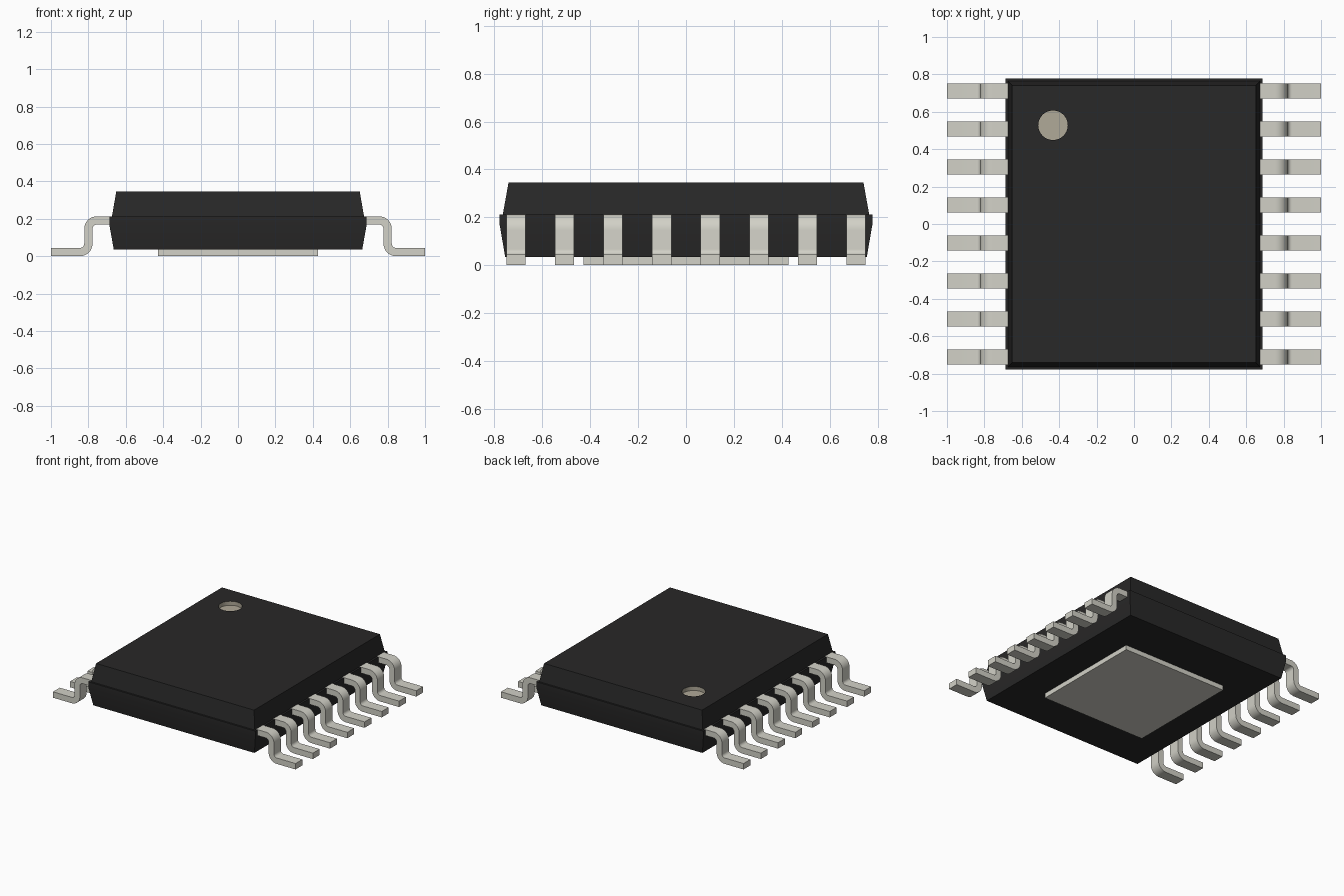
import bpy, bmesh, math
from mathutils import Vector

cube = bpy.data.objects.get("Cube")
if cube:
    bpy.data.objects.remove(cube, do_unlink=True)


def material(name, rgb, metallic=0.0):
    m = bpy.data.materials.new(name)
    m.use_nodes = True
    m.diffuse_color = (*rgb, 1)
    m.node_tree.nodes["Principled BSDF"].inputs["Base Color"].default_value = (*rgb, 1)
    return m


BLACK = material("black plastic", (0.0215, 0.021, 0.021))
METAL = material("tinned metal", (0.645, 0.638, 0.572))
MARK = material("marker tan", (0.435, 0.398, 0.316))


def make_object(name, bm, *mats):
    bmesh.ops.recalc_face_normals(bm, faces=bm.faces)
    mesh = bpy.data.meshes.new(name)
    bm.to_mesh(mesh)
    bm.free()
    for m in mats:
        mesh.materials.append(m)
    ob = bpy.data.objects.new(name, mesh)
    bpy.context.collection.objects.link(ob)
    return ob


def smooth(ob):
    bpy.ops.object.select_all(action='DESELECT')
    ob.select_set(True)
    bpy.context.view_layer.objects.active = ob
    bpy.ops.object.shade_smooth_by_angle(angle=math.radians(30))


def loft(bm, sections):
    """Skin a stack of centred rectangles given as (half x, half y, z)."""
    rings = [[bm.verts.new((sx * hx, sy * hy, z))
              for sx, sy in ((-1, -1), (1, -1), (1, 1), (-1, 1))]
             for hx, hy, z in sections]
    for a, b in zip(rings, rings[1:]):
        for i in range(4):
            j = (i + 1) % 4
            bm.faces.new((a[i], a[j], b[j], b[i]))
    bm.faces.new(rings[0][::-1])
    bm.faces.new(rings[-1])


# Moulded body: tapered lower half, straight parting band, narrower upper half
TOP = 0.345
bm = bmesh.new()
loft(bm, [(0.664, 0.755, 0.035), (0.688, 0.778, 0.168), (0.688, 0.778, 0.212),
          (0.674, 0.765, 0.212), (0.651, 0.741, TOP)])
body = make_object("body", bm, BLACK, MARK)

# Round corner marker sunk into the top
DX, DY, DR, DEPTH = -0.433, 0.528, 0.079, 0.03
bpy.ops.mesh.primitive_cylinder_add(vertices=40, radius=DR, depth=2 * DEPTH,
                                    location=(DX, DY, TOP))
cutter = bpy.context.object
cutter.name = "marker_cutter"
cutter.hide_render = True
mod = body.modifiers.new("marker recess", 'BOOLEAN')
mod.operation = 'DIFFERENCE'
mod.solver = 'EXACT'
mod.object = cutter
bpy.ops.object.select_all(action='DESELECT')
body.select_set(True)
bpy.context.view_layer.objects.active = body
bpy.ops.object.modifier_apply(modifier=mod.name)
bpy.data.objects.remove(cutter, do_unlink=True)
for p in body.data.polygons:
    c = p.center
    sunk = math.hypot(c.x - DX, c.y - DY) < DR * 1.01 and 0.25 < c.z < TOP - 0.002
    p.material_index = 1 if sunk else 0
smooth(body)

# Thermal pad under the body
bm = bmesh.new()
loft(bm, [(0.427, 0.427, 0.0), (0.427, 0.427, 0.038)])
make_object("thermal_pad", bm, METAL)

# Gull-wing lead: centre line with two rounded bends, thickened to a strip
T, R, STEPS, WIDTH = 0.022, 0.045, 8, 0.08
Z_HIGH, Z_LOW, X_LEG = 0.191, T, 0.80


def lead_profile():
    path = [((0.62, Z_HIGH), (0, 1))]          # (point, upper/outer normal)
    for i in range(STEPS + 1):                 # shoulder bend
        a = math.pi / 2 * (1 - i / STEPS)
        n = (math.cos(a), math.sin(a))
        path.append(((X_LEG - R + R * n[0], Z_HIGH - R + R * n[1]), n))
    for i in range(STEPS + 1):                 # ankle bend
        a = math.pi / 2 * i / STEPS
        n = (math.cos(a), math.sin(a))
        path.append(((X_LEG + R - R * n[0], Z_LOW + R - R * n[1]), n))
    path.append(((1.0, Z_LOW), (0, 1)))
    upper = [(p[0] + T * n[0], p[1] + T * n[1]) for p, n in path]
    lower = [(p[0] - T * n[0], p[1] - T * n[1]) for p, n in path]
    return upper, lower


def add_lead(name, side, y):
    bm = bmesh.new()
    upper, lower = lead_profile()
    rings = []
    for u, l in zip(upper, lower):
        rings.append([bm.verts.new((side * q[0], y + s * WIDTH / 2, q[1]))
                      for q, s in ((u, -1), (u, 1), (l, 1), (l, -1))])
    for a, b in zip(rings, rings[1:]):
        for i in range(4):
            j = (i + 1) % 4
            bm.faces.new((a[i], a[j], b[j], b[i]))
    bm.faces.new(rings[0])
    bm.faces.new(rings[-1][::-1])
    smooth(make_object(name, bm, METAL))


# Eight leads along each side
PITCH = 0.203
for side, label in ((1, "left"), (-1, "right")):
    for k in range(8):
        add_lead(f"{label}_lead_{k + 1}", side, (k - 3.5) * PITCH)
